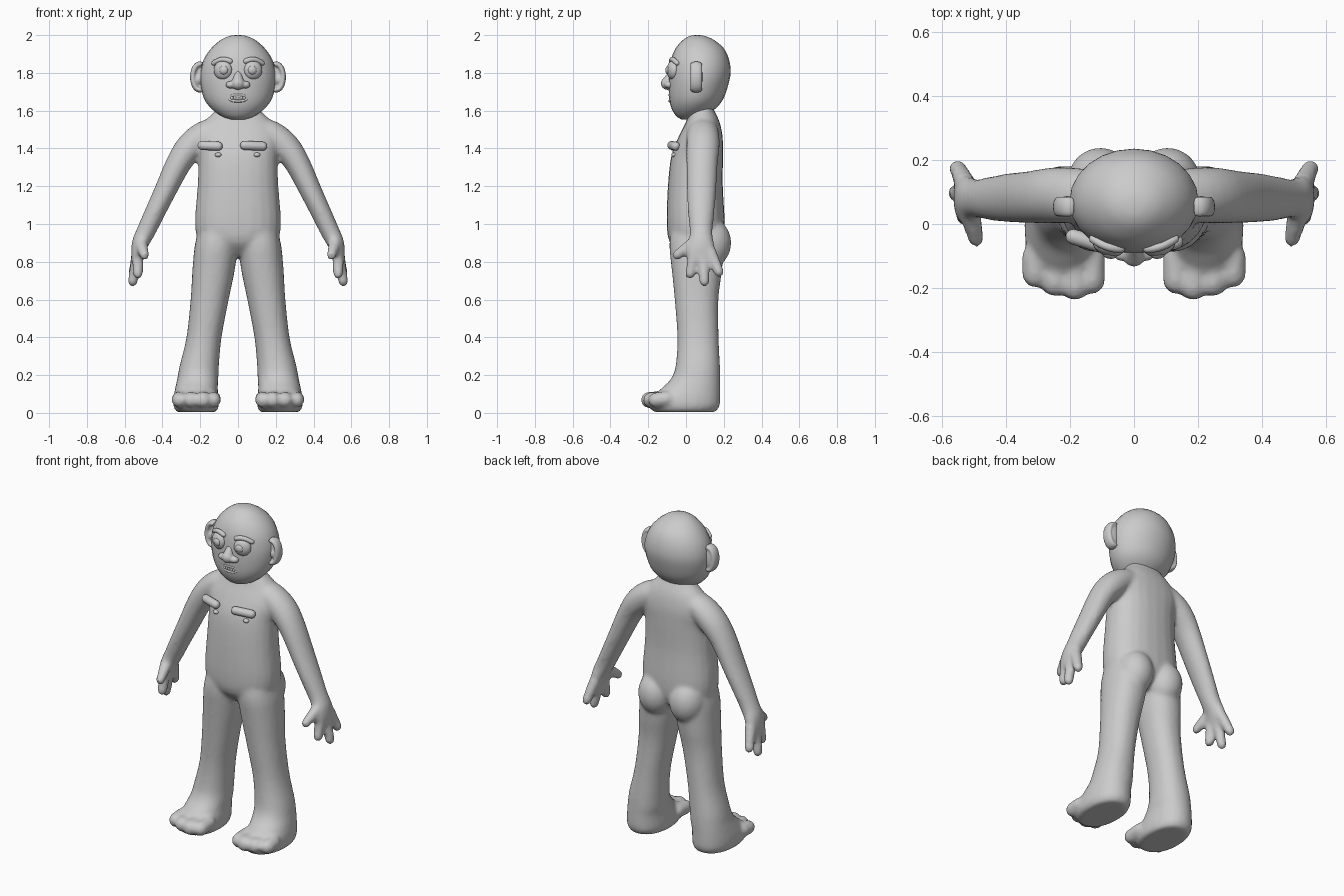
import bpy, bmesh, math
from mathutils import Vector

if "Cube" in bpy.data.objects:
    bpy.data.objects.remove(bpy.data.objects["Cube"])

skin = bpy.data.materials.new("grey clay")
skin.use_nodes = True
GREY = (0.6, 0.6, 0.6, 1)
skin.diffuse_color = GREY
skin.node_tree.nodes["Principled BSDF"].inputs["Base Color"].default_value = GREY
X, Y, Z = Vector((1, 0, 0)), Vector((0, 1, 0)), Vector((0, 0, 1))


def smooth_rows(rows, steps=4):
    """Catmull-Rom interpolation of tuples."""
    rows = [Vector(r) for r in rows]
    last = len(rows) - 1
    out = []
    for i in range(last):
        a, b, c, d = rows[max(i - 1, 0)], rows[i], rows[i + 1], rows[min(i + 2, last)]
        for k in range(steps):
            t = k / steps
            out.append(b + (c - a) * (t / 2) + (a * 2 - b * 5 + c * 4 - d) * (t * t / 2)
                       + (b * 3 - a - c * 3 + d) * (t ** 3 / 2))
    return out + [rows[-1]]


def skin_rings(bm, rings):
    loops = [[bm.verts.new(p) for p in ring] for ring in rings]
    n = len(loops[0])
    for lo, hi in zip(loops, loops[1:]):
        for i in range(n):
            j = (i + 1) % n
            bm.faces.new((lo[i], lo[j], hi[j], hi[i]))
    bm.faces.new(loops[0][::-1])
    bm.faces.new(loops[-1])


def oval(centre, u, v, power=2.0, n=24):
    pts = []
    for i in range(n):
        a = math.tau * i / n
        c, s = math.cos(a), math.sin(a)
        pts.append(centre + u * math.copysign(abs(c) ** (2 / power), c)
                   + v * math.copysign(abs(s) ** (2 / power), s))
    return pts


def stack(bm, rows, power=2.0):
    """Level rings: z, centre x, half width, front y, back y."""
    skin_rings(bm, [oval(Vector((x, (f + b) / 2, z)), X * w, Y * ((b - f) / 2), power)
                    for z, x, w, f, b in smooth_rows(rows)])


def limb(bm, rows):
    """Tube along a path: x, y, z, thickness, half depth."""
    rows = smooth_rows(rows, 3)
    rings = []
    for i, r in enumerate(rows):
        t = rows[min(i + 1, len(rows) - 1)] - rows[max(i - 1, 0)]
        u = Vector((t[2], 0, -t[0])).normalized()
        rings.append(oval(Vector(r[:3]), u * r[3], Y * -r[4]))
    skin_rings(bm, rings)


def ball(bm, centre, size, turn=0):
    u = Vector((math.cos(turn), math.sin(turn), 0)) * size[0]
    v = Vector((-math.sin(turn), math.cos(turn), 0)) * size[1]
    rings = []
    for i in range(13):
        a = math.pi * (.01 + .98 * i / 12)
        rings.append(oval(Vector(centre) - Z * (size[2] * math.cos(a)),
                          u * math.sin(a), v * math.sin(a)))
    skin_rings(bm, rings)


def sausage(bm, points, r0, r1, side=X):
    """Round-ended tube through points, tapering from r0 to r1."""
    pts = [Vector(p) for p in points]
    last = len(pts) - 1
    spine = []
    for i, p in enumerate(pts):
        t = (pts[min(i + 1, last)] - pts[max(i - 1, 0)]).normalized()
        spine.append((p, t, r0 + (r1 - r0) * i / last))
    caps = [math.radians(a) for a in (86, 65, 45, 22)]
    p, t, r = spine[0]
    head = [(p - t * (r * math.sin(a)), t, r * math.cos(a)) for a in caps]
    p, t, r = spine[-1]
    tail = [(p + t * (r * math.sin(a)), t, r * math.cos(a)) for a in reversed(caps)]
    rings = []
    for p, t, r in head + spine + tail:
        u = t.cross(side).normalized()
        rings.append(oval(p, u * r, t.cross(u) * r, n=16))
    skin_rings(bm, rings)


def finish(name, bm, voxel=0, relax=0):
    bmesh.ops.recalc_face_normals(bm, faces=bm.faces)
    me = bpy.data.meshes.new(name)
    bm.to_mesh(me)
    bm.free()
    me.materials.append(skin)
    me.shade_smooth()
    ob = bpy.data.objects.new(name, me)
    bpy.context.collection.objects.link(ob)
    if voxel:
        m = ob.modifiers.new("Blend", "REMESH")
        m.mode, m.voxel_size, m.use_smooth_shade = "VOXEL", voxel, True
        s = ob.modifiers.new("Relax", "SMOOTH")
        s.factor, s.iterations = 0.5, relax


# Body: torso, legs, feet, arms and hands fused into one skin
bm = bmesh.new()
stack(bm, [(.83, 0, .09, -.02, .13), (.9, 0, .2, -.085, .19), (1, 0, .228, -.102, .205),
           (1.2, 0, .214, -.096, .195), (1.36, 0, .21, -.078, .196), (1.46, 0, .225, -.04, .194),
           (1.54, 0, .18, .0, .178), (1.6, 0, .12, .02, .15), (1.64, 0, .1, .03, .13)], 2.3)
for s in (-1, 1):
    stack(bm, [(.004, s * .22, .105, -.17, .155), (.035, s * .222, .12, -.195, .178),
               (.08, s * .222, .12, -.18, .182), (.13, s * .22, .113, -.13, .182),
               (.18, s * .213, .109, -.08, .182), (.25, s * .205, .104, -.055, .18),
               (.4, s * .18, .093, -.046, .173), (.6, s * .15, .101, -.06, .172),
               (.75, s * .13, .112, -.075, .19), (.88, s * .115, .115, -.088, .2),
               (.97, s * .1, .11, -.08, .19)], 2.2)
    # Buttock
    ball(bm, (s * .105, .13, .9), (.105, .11, .13))
    # Toes
    for x, tip, r in ((.31, -.2, .041), (.248, -.228, .042), (.185, -.24, .044), (.132, -.22, .042)):
        sausage(bm, [(s * x, -.1, .075), (s * x, tip + r, .068)], r, r)
    # Arm and palm
    limb(bm, [(s * .06, .09, 1.52, .06, .07), (s * .17, .09, 1.475, .075, .085),
              (s * .25, .09, 1.41, .077, .088), (s * .315, .085, 1.32, .067, .083),
              (s * .39, .082, 1.165, .058, .077), (s * .45, .08, 1.04, .053, .068),
              (s * .49, .08, .955, .05, .06), (s * .517, .08, .9, .045, .068),
              (s * .53, .08, .85, .036, .08), (s * .54, .085, .8, .026, .07)])
    # Fingers and thumb
    for y0, y1, x1, z1 in ((.045, .022, .53, .735), (.09, .097, .557, .695), (.13, .175, .553, .745)):
        sausage(bm, [(s * .53, y0, .85), (s * x1, y1, z1)], .033, .027)
    sausage(bm, [(s * .515, .04, .9), (s * .495, -.047, .835)], .034, .026)
finish("body", bm, .012, 6)

# Head
bm = bmesh.new()
stack(bm, [(1.552, 0, .03, -.02, .04), (1.57, 0, .085, -.05, .09), (1.61, 0, .14, -.076, .155),
           (1.66, 0, .178, -.088, .196), (1.73, 0, .198, -.092, .222), (1.8, 0, .201, -.09, .236),
           (1.87, 0, .182, -.08, .228), (1.93, 0, .142, -.055, .2), (1.975, 0, .09, -.015, .147),
           (1.995, 0, .045, .02, .1), (2, 0, .012, .05, .07)])
finish("head", bm)

# Nose
bm = bmesh.new()
sausage(bm, [(0, -.078, 1.795), (0, -.098, 1.745)], .018, .036)
for s in (-1, 1):
    ball(bm, (s * .04, -.09, 1.737), (.026, .026, .02))
finish("nose", bm, .007, 3)

# Lips and teeth
bm = bmesh.new()
for bend in (.016, -.016):
    steps = [i / 6 for i in range(-6, 7)]
    sausage(bm, [(.05 * t, -.086 + .01 * t * t, 1.667 + bend * (1 - t ** 4)) for t in steps],
            .007, .007, Z)
finish("lips", bm)
bm = bmesh.new()
for i in range(5):
    ball(bm, (-.032 + i * .016, -.084, 1.667), (.0075, .007, .011))
finish("teeth", bm)

for s, side in ((1, "left"), (-1, "right")):
    # Eyeball with raised iris
    bm = bmesh.new()
    ball(bm, (s * .08, -.07, 1.815), (.05, .03, .05), s * .3)
    finish(side + "_eye", bm)
    bm = bmesh.new()
    ball(bm, (s * .076, -.093, 1.815), (.024, .016, .024), s * .2)
    finish(side + "_iris", bm)
    # Arched brow
    bm = bmesh.new()
    steps = [i / 10 for i in range(11)]
    sausage(bm, [(s * (.042 + .086 * t), -.077 + .03 * t * t,
                  1.862 + .014 * math.sin(math.pi * t) - .01 * t) for t in steps], .014, .013, Z)
    finish(side + "_brow", bm)
    # Ear with rim and inner knob
    bm = bmesh.new()
    ball(bm, (s * .205, .064, 1.778), (.04, .024, .072))
    arc = [math.pi * .6 * (i / 6 - 1) for i in range(13)]
    limb(bm, [(s * (.202 + .037 * math.cos(a)), .054, 1.778 + .068 * math.sin(a), .015, .032)
              for a in arc])
    ball(bm, (s * .208, .042, 1.765), (.014, .014, .022))
    finish(side + "_ear", bm, .007, 2)

# Chest pads and nipples
for side, start, end, nx in (("right", (-.19, -.04, 1.416), (-.105, -.066, 1.412), -.105),
                             ("left", (.035, -.075, 1.416), (.13, -.055, 1.412), .1)):
    bm = bmesh.new()
    sausage(bm, [start, end], .024, .024, Z)
    finish(side + "_chest_pad", bm)
    bm = bmesh.new()
    ball(bm, (nx, -.062, 1.366), (.018, .016, .012))
    finish(side + "_nipple", bm)
